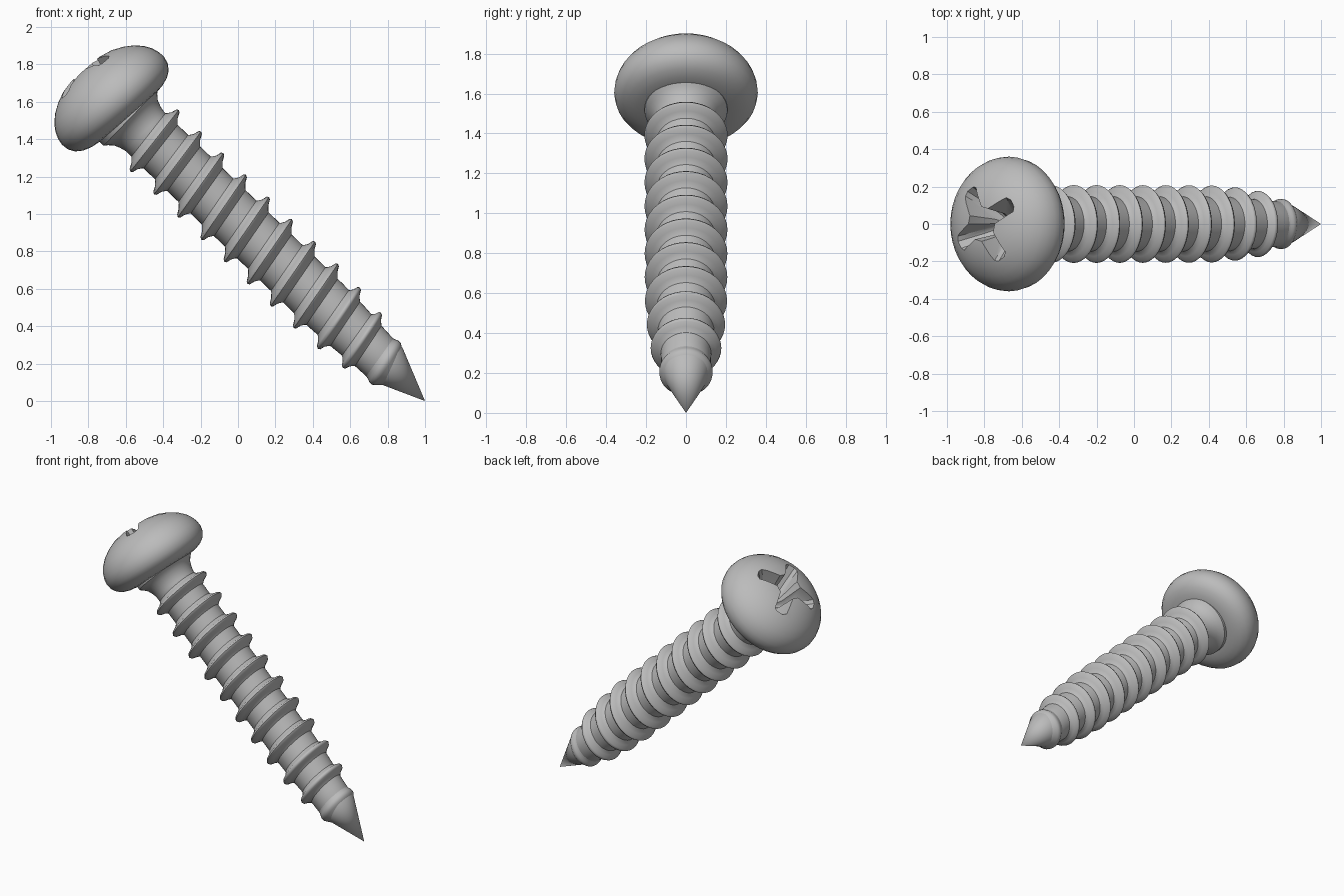
import bpy, bmesh, math
from mathutils import Matrix

if "Cube" in bpy.data.objects:
    bpy.data.objects.remove(bpy.data.objects["Cube"])

# Screw frame: local z runs from the tip to the head, then leans over to the left
TILT = Matrix.Translation((1, 0, 0)) @ Matrix.Rotation(-math.radians(46.1), 4, 'Y')
# The head sits slightly askew on the shank
HEAD_TILT = (TILT @ Matrix.Translation((0, 0, 2.315)) @ Matrix.Rotation(math.radians(5.3), 4, 'Y')
             @ Matrix.Translation((0, 0, -2.30)))
SEG = 40

steel = bpy.data.materials.new("steel grey")
steel.diffuse_color = (0.5, 0.5, 0.5, 1)
steel.use_nodes = True
steel.node_tree.nodes["Principled BSDF"].inputs["Base Color"].default_value = steel.diffuse_color


def make(name, bm, matrix):
    bmesh.ops.remove_doubles(bm, verts=bm.verts, dist=1e-5)
    bmesh.ops.recalc_face_normals(bm, faces=bm.faces)
    me = bpy.data.meshes.new(name)
    bm.to_mesh(me)
    bm.free()
    me.materials.append(steel)
    ob = bpy.data.objects.new(name, me)
    bpy.context.collection.objects.link(ob)
    ob.matrix_world = matrix
    return ob


def skin(bm, rows):
    """Bridge successive closed rings of points with quads."""
    rows = [[bm.verts.new(p) for p in row] for row in rows]
    n = len(rows[0])
    for a, b in zip(rows, rows[1:]):
        for i in range(n):
            j = (i + 1) % n
            bm.faces.new((a[i], a[j], b[j], b[i]))
    return rows


def lathe(name, profile, matrix, slope=0.0):
    """Revolve (radius, height) points; slope shears the rings sideways."""
    bm = bmesh.new()
    ring = [2 * math.pi * i / SEG for i in range(SEG)]
    skin(bm, [[(r * math.cos(a), r * math.sin(a), z + slope * r * math.cos(a))
               for a in ring] for r, z in profile])
    bmesh.ops.dissolve_degenerate(bm, edges=bm.edges, dist=1e-6)
    return make(name, bm, matrix)


def lerp_table(table, t):
    for (t0, v0), (t1, v1) in zip(table, table[1:]):
        if t <= t1:
            return v0 + (v1 - v0) * max(0, (t - t0) / (t1 - t0))
    return table[-1][1]


def smooth(ob, angle):
    bpy.ops.object.select_all(action='DESELECT')
    ob.select_set(True)
    bpy.context.view_layer.objects.active = ob
    bpy.ops.object.shade_smooth_by_angle(angle=math.radians(angle))


# Shank with pointed tip and flared neck
shank = lathe("shank", [(0, 0), (0.122, 0.285), (0.125, 0.40), (0.14, 0.58),
                        (0.147, 0.75), (0.147, 2.08), (0.154, 2.11),
                        (0.168, 2.145), (0.19, 2.17), (0.208, 2.185), (0.208, 2.23),
                        (0, 2.24)], TILT)

# Pan head
head = lathe("head", [(0, 2.18), (0.205, 2.182), (0.25, 2.188), (0.295, 2.203),
                      (0.33, 2.227), (0.352, 2.26), (0.36, 2.30), (0.356, 2.335),
                      (0.342, 2.375), (0.318, 2.412), (0.28, 2.45), (0.23, 2.483),
                      (0.17, 2.51), (0.10, 2.525), (0, 2.53)], HEAD_TILT)


# Cross recess, tapering with depth
def cross(reach, w, c, z):
    pts = []
    for k in range(4):
        a = math.radians(31 + 90 * k)
        for x, y in [(c, -w), (reach - 0.02, -w), (reach, -w * 0.5),
                     (reach, w * 0.5), (reach - 0.02, w), (c, w)]:
            pts.append((x * math.cos(a) - y * math.sin(a),
                        x * math.sin(a) + y * math.cos(a), z))
    return pts


bm = bmesh.new()
rows = skin(bm, [cross(0.285, 0.052, 0.09, 2.58), cross(0.12, 0.032, 0.05, 2.36),
                 cross(0.04, 0.012, 0.018, 2.30)])
bm.faces.new(rows[0])
bm.faces.new(rows[-1])
cutter = make("recess_cutter", bm, HEAD_TILT)
cutter.hide_render = True
mod = head.modifiers.new("recess", 'BOOLEAN')
mod.operation = 'DIFFERENCE'
mod.solver = 'EXACT'
mod.object = cutter
bpy.context.view_layer.objects.active = head
bpy.ops.object.modifier_apply(modifier="recess")
bpy.data.objects.remove(cutter)
smooth(shank, 40)
smooth(head, 35)

# Thread ridges: slanted rings whose core and crest radii follow the taper
CORE = [(0, 0), (0.285, 0.122), (0.40, 0.125), (0.58, 0.14), (0.75, 0.147), (2.2, 0.147)]
CREST = [(0.297, 0.134), (0.467, 0.177), (0.647, 0.197), (0.831, 0.207), (2.2, 0.209)]
SECTION = [(-0.056, -0.15), (-0.038, 0.1), (-0.023, 0.42), (-0.012, 0.88), (0, 1),
           (0.012, 0.88), (0.023, 0.42), (0.038, 0.1), (0.056, -0.15)]
for k in range(11):
    t = 2.007 - 0.171 * k
    crest = lerp_table(CREST, t)
    profile = []
    for dz, f in SECTION:
        base = min(lerp_table(CORE, t), lerp_table(CORE, t + dz))
        profile.append((base + (crest - base) * f, t + dz))
    ridge = lathe(f"thread_ridge_{k + 1}", profile, TILT, min(0.165, 0.1 + 0.025 * k))
    smooth(ridge, 60)
